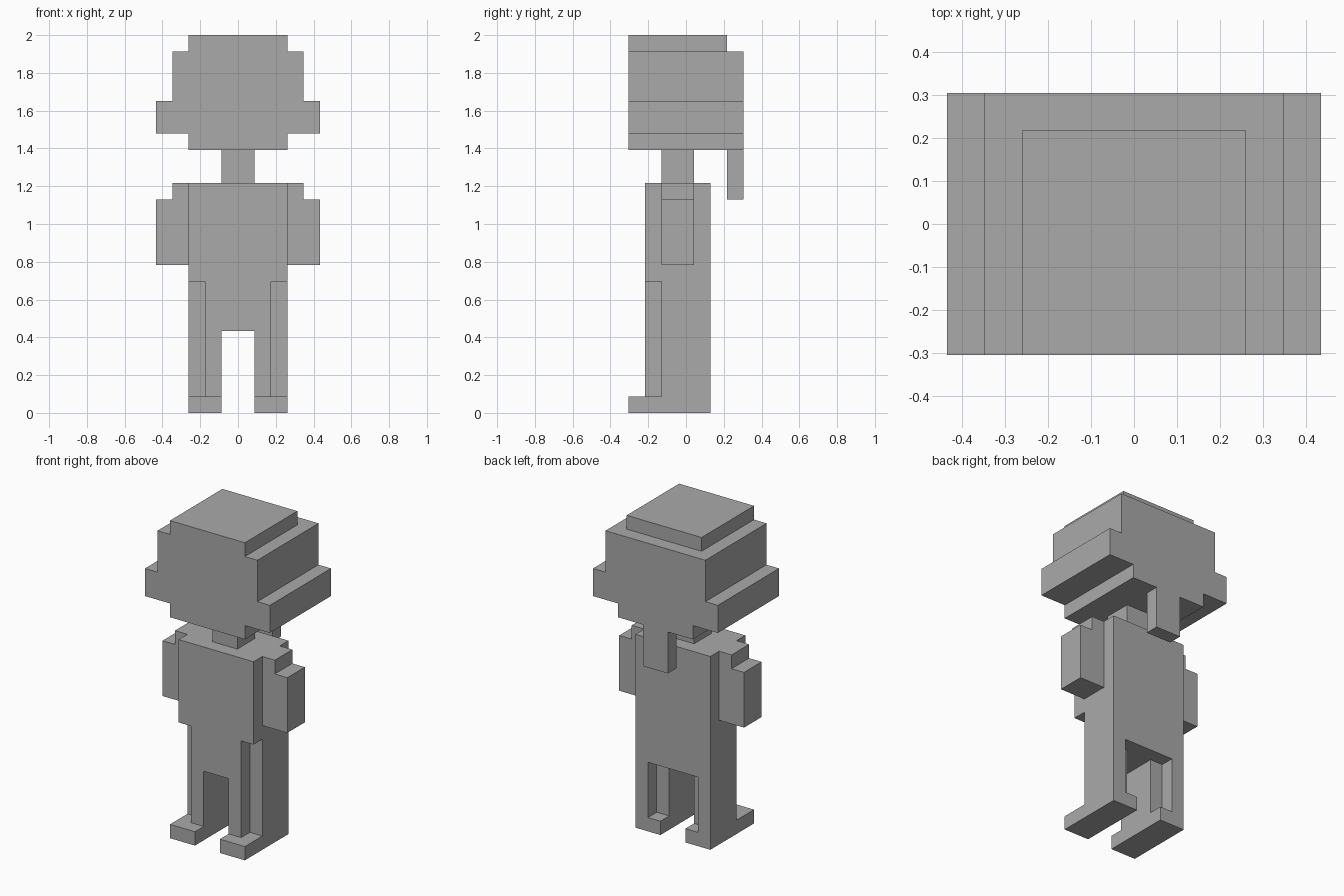
import bpy, bmesh
from mathutils import Vector

cube = bpy.data.objects.get("Cube")
if cube:
    bpy.data.objects.remove(cube, do_unlink=True)

UNIT = 2 / 23  # edge of one block of the figure

grey = bpy.data.materials.new("plain grey")
grey.use_nodes = True
colour = (0.4, 0.4, 0.4, 1)
grey.diffuse_color = colour
grey.node_tree.nodes["Principled BSDF"].inputs["Base Color"].default_value = colour


def prism(name, outline, low, high, upright=False):
    """Extrude an outline: (x, y) along z, or (x, z) along y when upright."""
    def place(p, d):
        return Vector((p[0], d, p[1]) if upright else (p[0], p[1], d)) * UNIT

    bm = bmesh.new()
    face = bm.faces.new([bm.verts.new(place(p, low)) for p in outline])
    extruded = bmesh.ops.extrude_face_region(bm, geom=[face], use_keep_orig=True)
    verts = [g for g in extruded["geom"] if isinstance(g, bmesh.types.BMVert)]
    bmesh.ops.translate(bm, verts=verts, vec=place((0, 0), high - low))
    bmesh.ops.recalc_face_normals(bm, faces=bm.faces)
    mesh = bpy.data.meshes.new(name)
    bm.to_mesh(mesh)
    bm.free()
    mesh.materials.append(grey)
    obj = bpy.data.objects.new(name, mesh)
    bpy.context.collection.objects.link(obj)
    return obj


def box(name, x, y, z):
    return prism(name, [(x[0], y[0]), (x[1], y[0]), (x[1], y[1]), (x[0], y[1])], *z)


def mirrored(half):
    """Close a half outline by reflecting it across x = 0."""
    return half + [(-x, v) for x, v in reversed(half)]


# Head with stepped hair, crown and ponytail
prism("head", mirrored([(3, 16), (3, 17), (5, 17), (5, 19), (4, 19), (4, 22)]),
      -3.5, 3.5, upright=True)
box("crown", (-3, 3), (-3.5, 2.5), (22, 23))
box("ponytail", (-1, 1), (2.5, 3.5), (13, 16))
box("neck", (-1, 1), (-1.5, 0.5), (14, 16))

# Torso, and hips with notched front corners
box("torso", (-3, 3), (-2.5, 1.5), (8, 14))
prism("hips", mirrored([(2, -2.5), (2, -1.5), (3, -1.5), (3, 1.5)]), 5, 8)

# Arms, legs and feet on both sides
arm = [(3, 9), (5, 9), (5, 13), (4, 13), (4, 14), (3, 14)]
leg = [(1, -2.5), (2, -2.5), (2, -1.5), (3, -1.5),
       (3, 1.5), (2, 1.5), (2, 0.5), (1, 0.5)]
foot = [(1, -3.5), (3, -3.5), (3, 1.5), (1, 1.5)]
for side, s in (("left", 1), ("right", -1)):
    prism(side + "_arm", [(s * x, z) for x, z in arm], -1.5, 0.5, upright=True)
    prism(side + "_leg", [(s * x, y) for x, y in leg], 1, 5)
    prism(side + "_foot", [(s * x, y) for x, y in foot], 0, 1)
